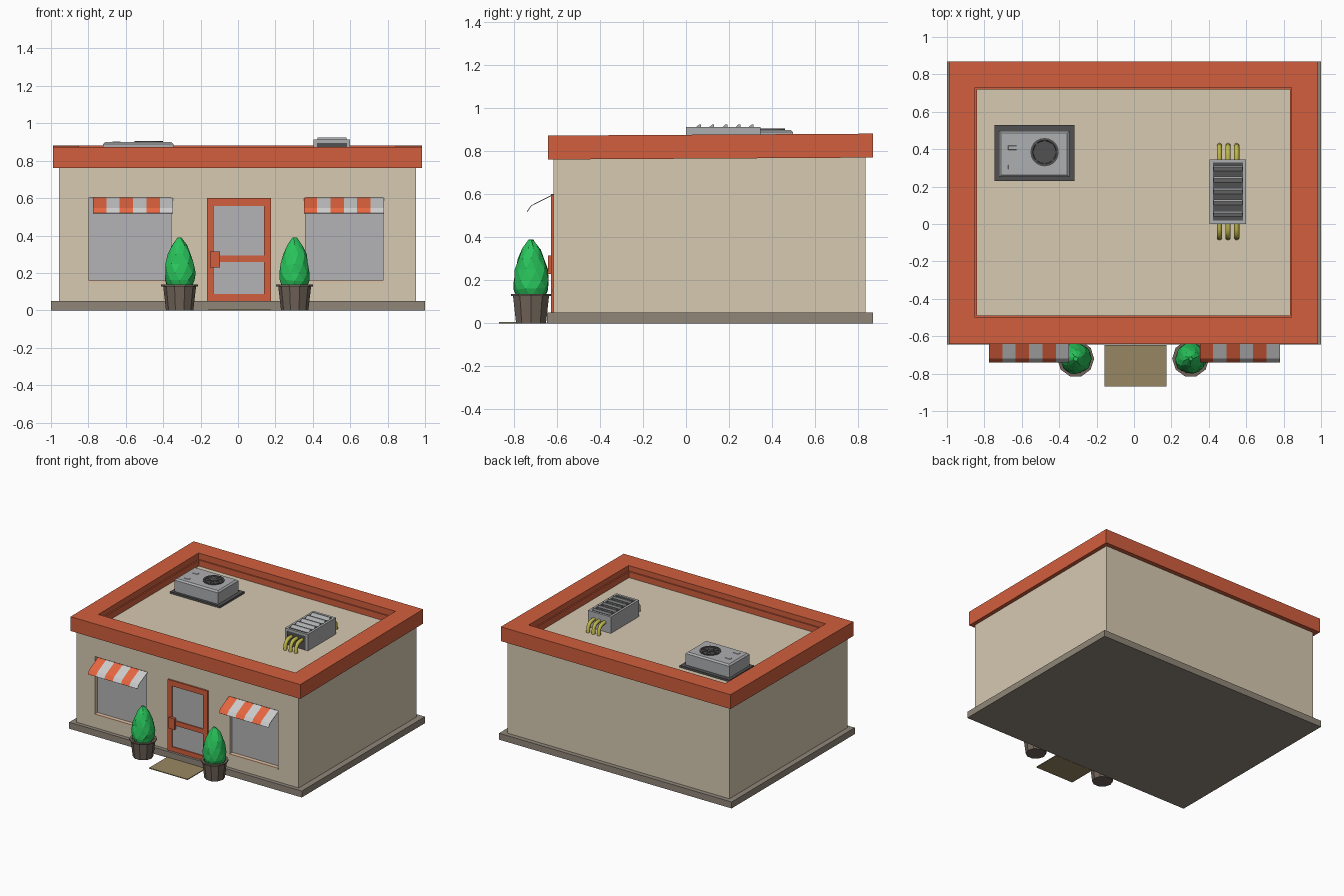
import bpy, bmesh, math, random
from mathutils import Vector

if "Cube" in bpy.data.objects:
    bpy.data.objects.remove(bpy.data.objects["Cube"])

random.seed(4)


def mat(name, r, g, b):
    m = bpy.data.materials.new(name)
    m.diffuse_color = [(c / 255) ** 2.2 for c in (r, g, b)] + [1]
    m.use_nodes = True
    m.node_tree.nodes["Principled BSDF"].inputs["Base Color"].default_value = m.diffuse_color
    return m


TAN = mat("tan", 214, 200, 176)
RED = mat("terracotta", 208, 95, 64)
STONE = mat("stone", 142, 133, 120)
PEACH = mat("peach", 225, 190, 160)
ORANGE = mat("orange", 230, 102, 66)
CLOTH = mat("cloth", 198, 198, 198)
GLASS = mat("glass", 178, 178, 180)
MAT = mat("straw", 150, 134, 98)
POT = mat("pot", 112, 100, 90)
GREEN = mat("green", 45, 195, 92)
METAL = mat("metal", 172, 173, 175)
DARK = mat("dark", 82, 82, 82)
YELLOW = mat("yellow", 190, 182, 75)


def mesh(name, verts, faces, *mats):
    me = bpy.data.meshes.new(name)
    me.from_pydata(verts, [], faces)
    bm = bmesh.new()
    bm.from_mesh(me)
    bmesh.ops.recalc_face_normals(bm, faces=bm.faces)
    bm.to_mesh(me)
    bm.free()
    for m in mats:
        me.materials.append(m)
    ob = bpy.data.objects.new(name, me)
    bpy.context.collection.objects.link(ob)
    return ob


def loft(name, rings, m, cap=True, wrap=False):
    n = len(rings[0])
    verts = [p for r in rings for p in r]
    faces = []
    for k in range(len(rings) if wrap else len(rings) - 1):
        a, b = k * n, (k + 1) % len(rings) * n
        faces += [(a + i, a + (i + 1) % n, b + (i + 1) % n, b + i) for i in range(n)]
    if cap and not wrap:
        faces += [tuple(range(n)), tuple(range(len(verts) - n, len(verts)))]
    return mesh(name, verts, faces, m)


def rect(x0, x1, y0, y1, z, tilt=0):
    return [(x, y, z + tilt * y) for x, y in ((x0, y0), (x1, y0), (x1, y1), (x0, y1))]


def box(name, x0, x1, y0, y1, z0, z1, m, taper=0):
    return loft(name, [rect(x0, x1, y0, y1, z0),
                       rect(x0 + taper, x1 - taper, y0 + taper, y1 - taper, z1)], m)


def lathe(name, cx, cy, profile, n, m, jitter=0):
    rings = []
    for k, (r, z) in enumerate(profile):
        ring = []
        for i in range(n):
            a = 2 * math.pi * (i + (k % 2) * (0.5 if jitter else 0)) / n
            q = r * (1 + random.uniform(-jitter, jitter))
            ring.append((cx + q * math.cos(a), cy + q * math.sin(a),
                         z + random.uniform(-jitter, jitter) * 0.06))
        rings.append(ring)
    return loft(name, rings, m)


# Base slab, walls and flat roof
box("base_slab", -1, 1, -0.645, 0.868, 0, 0.05, STONE)
walls = box("walls", -0.957, 0.953, -0.615, 0.833, 0.05, 0.785, TAN)

# Parapet ring with a small inner step
outer = (-0.99, 0.985, -0.642, 0.868)
inner = (-0.85, 0.843, -0.5, 0.73)
step = (-0.84, 0.833, -0.49, 0.72)
loft("parapet", [rect(*outer, 0.765, .006), rect(*outer, 0.876, .006),
                 rect(*inner, 0.876, .006), rect(*inner, 0.832), rect(*step, 0.832),
                 rect(*step, 0.77)], RED, wrap=True)

# Recessed windows with frames, sills and striped awnings
for side, x0, x1, a0, a1 in (("left", -0.797, -0.357, -0.775, -0.347),
                             ("right", 0.362, 0.775, 0.352, 0.78)):
    z0, z1, yb = 0.155, 0.603, -0.58
    cutter = box("window_cutter", x0, x1, -0.7, yb, z0, z1, TAN)
    mod = walls.modifiers.new("window", 'BOOLEAN')
    mod.operation, mod.solver, mod.object = 'DIFFERENCE', 'EXACT', cutter
    bpy.context.view_layer.objects.active = walls
    bpy.ops.object.modifier_apply(modifier=mod.name)
    bpy.data.objects.remove(cutter)
    box(side + "_window_glass", x0, x1, yb - 0.008, yb + 0.01, z0, z1, GLASS)
    box(side + "_window_sill", x0 - 0.004, x1 + 0.004, -0.62, yb, z0 - 0.006, z0 + 0.004, PEACH)
    prof = ((-0.614, 0.602), (-0.72, 0.548), (-0.74, 0.52))
    verts, faces = [], []
    for i in range(7):
        x = a0 + (a1 - a0) * i / 6
        verts += [(x, y, z) for y, z in prof]
    for i in range(6):
        faces += [(3 * i + j, 3 * i + j + 1, 3 * i + j + 4, 3 * i + j + 3) for j in (0, 1)]
    awning = mesh(side + "_awning", verts, faces, ORANGE, CLOTH)
    for p in awning.data.polygons:
        p.material_index = p.index // 2 % 2
    solid = awning.modifiers.new("cloth", 'SOLIDIFY')
    solid.thickness = 0.004

# Door: glass, stiles, rails and handle
box("door_glass", -0.14, 0.15, -0.619, -0.612, 0.08, 0.57, GLASS)
for name, x0, x1 in (("door_left_stile", -0.165, -0.13), ("door_right_stile", 0.138, 0.176)):
    box(name, x0, x1, -0.628, -0.61, 0.047, 0.6, RED)
for name, z0, z1 in (("door_bottom_rail", 0.047, 0.086), ("door_middle_rail", 0.257, 0.294),
                     ("door_top_rail", 0.557, 0.6)):
    box(name, -0.13, 0.138, -0.627, -0.61, z0, z1, RED)
box("door_handle", -0.15, -0.097, -0.642, -0.62, 0.23, 0.315, RED)

# Door mat
box("door_mat", -0.157, 0.175, -0.868, -0.647, 0, 0.006, MAT)

# Potted shrubs
for side, cx in (("left", -0.312), ("right", 0.303)):
    cy = -0.72
    lathe(side + "_pot", cx, cy, ((0.073, 0), (0.088, 0.128), (0.099, 0.128), (0.099, 0.137),
                                  (0.08, 0.137), (0.078, 0.122)), 10, POT)
    shrub = lathe(side + "_shrub", cx, cy,
                  ((0.066, 0.12), (0.079, 0.16), (0.081, 0.2), (0.075, 0.25), (0.062, 0.3),
                   (0.043, 0.345), (0.012, 0.386)), 10, GREEN, 0.07)
    tri = shrub.modifiers.new("facets", 'TRIANGULATE')

# Cooling unit: tray, chamfered case, fan and two slots
R = 0.785
box("cooler_tray", -0.745, -0.317, 0.23, 0.53, R - 0.005, R + 0.015, DARK)
case = (-0.722, -0.345, 0.25, 0.498)
top = (-0.71, -0.357, 0.262, 0.486)
loft("cooler_case", [rect(*case, R), rect(*case, 0.888), rect(*top, 0.899)], METAL)
lathe("cooler_fan", -0.478, 0.384, ((0.076, 0.89), (0.076, 0.905), (0.064, 0.905),
                                    (0.06, 0.9), (0.018, 0.9), (0.018, 0.906)), 20, DARK)
for i in range(8):
    a = math.pi * i / 4
    c, s = math.cos(a), math.sin(a)
    pts = [(0.015, -0.006), (0.066, -0.006), (0.066, 0.006), (0.015, 0.006)]
    loft("fan_spoke", [[(-0.478 + u * c - v * s, 0.384 + u * s + v * c, z) for u, v in pts]
                       for z in (0.898, 0.904)], DARK)
for y in (0.305, 0.408):
    box("cooler_slot", -0.675, -0.625, y - 0.014, y + 0.014, 0.895, 0.902, METAL, 0.004)

# Louvred vent box: dark body, metal rim and slats
box("vent_body", 0.408, 0.596, 0.003, 0.343, R - 0.005, 0.905, DARK)
for name, x0, x1, y0, y1 in (("vent_left_side", 0.404, 0.422, 0, 0.346),
                             ("vent_right_side", 0.582, 0.6, 0, 0.346),
                             ("vent_back_rim", 0.422, 0.582, 0.328, 0.346)):
    box(name, x0, x1, y0, y1, R - 0.005, 0.913, METAL)
box("vent_front_rim", 0.422, 0.582, 0, 0.018, 0.895, 0.913, METAL)
for i in range(5):
    y = 0.052 + i * 0.061
    pts = ((y - 0.018, 0.9), (y + 0.018, 0.9), (y + 0.018, 0.923), (y + 0.008, 0.923))
    loft("vent_slat", [[(x, a, z) for a, z in pts] for x in (0.424, 0.58)], METAL)
    box("vent_gap", 0.424, 0.58, y + 0.019, min(y + 0.04, 0.327), 0.9, 0.907, DARK)

# Bent pipes at both ends of the vent box
for x in (0.457, 0.503, 0.549):
    for end, y0, d in (("front", 0.01, -1), ("back", 0.336, 1)):
        path = [(0, 0.858), (0.035, 0.858), (0.062, 0.849), (0.078, 0.828), (0.083, 0.78)]
        rings = []
        for i, (u, z) in enumerate(path):
            p, q = path[max(i - 1, 0)], path[min(i + 1, len(path) - 1)]
            t = Vector((0, (q[0] - p[0]) * d, q[1] - p[1])).normalized()
            nrm = Vector((1, 0, 0)).cross(t)
            o = Vector((x, y0 + u * d, z))
            rings.append([tuple(o + 0.014 * (math.cos(a) * Vector((1, 0, 0)) + math.sin(a) * nrm))
                          for a in (k * math.pi / 4 for k in range(8))])
        pipe = loft(end + "_pipe", rings, YELLOW)
        bpy.ops.object.select_all(action='DESELECT')
        pipe.select_set(True)
        bpy.context.view_layer.objects.active = pipe
        bpy.ops.object.shade_smooth_by_angle(angle=math.radians(50))
